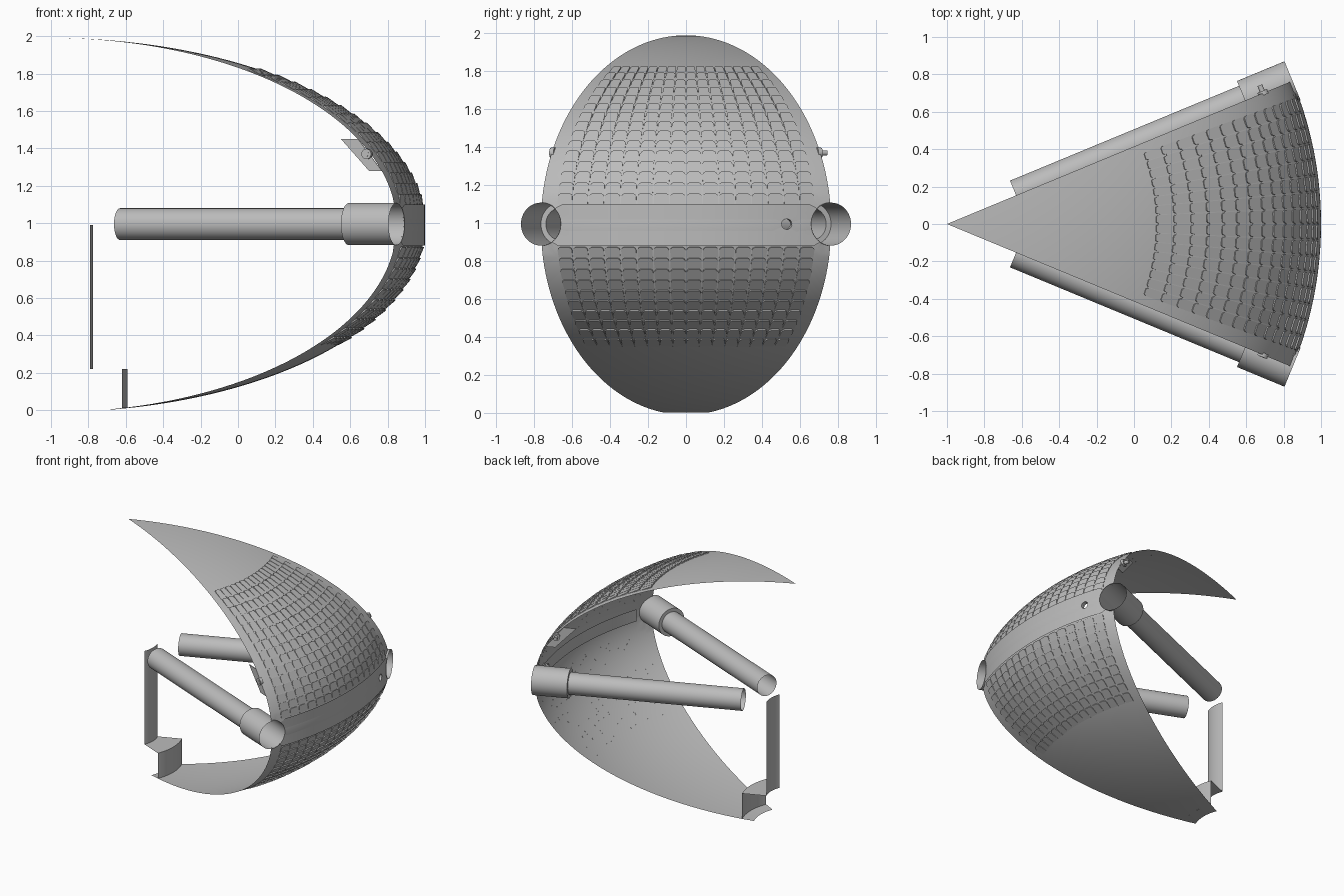
import bpy, bmesh
from math import sin, cos, radians, pi
from mathutils import Vector, Matrix

if "Cube" in bpy.data.objects:
    bpy.data.objects.remove(bpy.data.objects["Cube"])

HALF = radians(22.5)               # half of the wedge angle
APEX = Vector((-1, 0, 0.99))       # centre of the ellipsoid, on the wedge axis
AXIS_Z = 0.995                     # height of the tube axes

grey = bpy.data.materials.new("plain grey")
grey.use_nodes = True
grey.diffuse_color = (0.5, 0.5, 0.5, 1)
grey.node_tree.nodes["Principled BSDF"].inputs["Base Color"].default_value = (0.5, 0.5, 0.5, 1)


def finish(name, bm, smooth=True):
    mesh = bpy.data.meshes.new(name)
    bm.to_mesh(mesh)
    bm.free()
    mesh.materials.append(grey)
    if smooth:
        mesh.shade_smooth()
        mesh.set_sharp_from_angle(angle=radians(35))
    obj = bpy.data.objects.new(name, mesh)
    bpy.context.collection.objects.link(obj)
    return obj


def revolve(profile, start, end, steps, matrix):
    """Sweep (radius, height) points round z, then place the surface."""
    bm = bmesh.new()
    rings = []
    for j in range(steps + 1):
        a = start + (end - start) * j / steps
        rings.append([bm.verts.new((r * cos(a), r * sin(a), z)) for r, z in profile])
    for left, right in zip(rings, rings[1:]):
        for i in range(len(profile) - 1):
            bm.faces.new((left[i], left[i + 1], right[i + 1], right[i]))
    bmesh.ops.remove_doubles(bm, verts=bm.verts, dist=1e-5)
    bm.transform(matrix)
    return bm


def radial(angle, r=0.0, z=0.0):
    """Matrix whose local z points outward from the wedge axis."""
    frame = Matrix.Rotation(angle, 4, 'Z') @ Matrix.Translation((r, 0, 0))
    return Matrix.Translation((-1, 0, z)) @ frame @ Matrix.Rotation(pi / 2, 4, 'Y')


def cut_round(bm, angle, z, radius):
    """Open a round hole along a radial line and fit its rim to the circle."""
    origin = Vector((-1, 0, z))
    d = Vector((cos(angle), sin(angle), 0))
    foot = lambda p: origin + d * (p - origin).dot(d)
    inside = [v for v in bm.verts if (v.co - foot(v.co)).length < radius]
    gone = set(inside)
    rim = {w for v in inside for f in v.link_faces for w in f.verts} - gone
    for v in rim:
        f = foot(v.co)
        v.co = f + (v.co - f).normalized() * radius
    bmesh.ops.delete(bm, geom=inside, context='VERTS')


def cut_openings(bm):
    for side in (-1, 1):
        cut_round(bm, side * HALF, AXIS_Z, 0.113)
    cut_round(bm, PORT, AXIS_Z, 0.028)


PORT = radians(15.4)
ON_AXIS = Matrix.Translation((-1, 0, 0))

# Ellipsoid wedge shell, open at the lower tip
N = 130
phis = [radians(170.8) * i / N for i in range(N + 1)]
shell = revolve([(2 * sin(p), 0.99 + cos(p)) for p in phis], -HALF, HALF, 64, ON_AXIS)
cut_openings(shell)
finish("shell", shell)

# Plain band round the widest part
band = revolve([(1.999, 1.1 - 0.022 * i) for i in range(11)], -HALF, HALF, 64, ON_AXIS)
cut_openings(band)
finish("equator_band", band)

# Strip on the inner face
strip = revolve([(1.975, 1.045 - 0.02 * i) for i in range(6)],
                -radians(18), radians(18), 48, ON_AXIS)
cut_round(strip, PORT, AXIS_Z, 0.028)
finish("inner_strip", strip)

# Stepped core near the axis
core = [(0.225, 0.99), (0.225, 0.22), (0.41, 0.22), (0.41, 0.011)]
finish("stepped_core", revolve(core, -HALF, HALF, 16, ON_AXIS))

# Small port sleeve
finish("port_ring", revolve([(0.028, 2.0), (0.028, 1.965)], 0, 2 * pi, 24,
                            radial(PORT, 0, AXIS_Z)))


# Scale plates: rounded upper corners, upper edge lifted off the shell
def on_shell(phi, theta, lift):
    n = Vector((sin(phi), 2 * cos(phi))).normalized() * lift
    r = 2 * sin(phi) + n.x
    return APEX + Vector((r * cos(theta), r * sin(theta), cos(phi) + n.y))


OUTLINE = [(-0.46, 0), (0.46, 0), (0.46, 0.7), (0.41, 0.87), (0.3, 0.95),
           (-0.3, 0.95), (-0.41, 0.87), (-0.46, 0.7)]


def scale_field(name, first, rows, pitch=radians(3.33), columns=16, step=radians(2.5)):
    bm = bmesh.new()
    for row in range(rows):
        low = first + pitch * (row + 1)
        for col in range(columns):
            mid = (col - (columns - 1) / 2) * step
            top, base = [], []
            for u, v in OUTLINE:
                phi, theta = low - v * pitch, mid + u * step
                top.append(bm.verts.new(on_shell(phi, theta, 0.001 + 0.008 * v)))
                base.append(bm.verts.new(on_shell(phi, theta, 0)))
            bm.faces.new(top)
            for i in range(len(top)):
                k = (i + 1) % len(top)
                bm.faces.new((base[i], base[k], top[k], top[i]))
    finish(name, bm, smooth=False)


scale_field("upper_scales", radians(33.8), 15)
scale_field("lower_scales", radians(96.5), 10)

# Tubes, edge tabs and bolts on both cut sides
for side, label in ((-1, "front"), (1, "back")):
    tube = [(0.113, 2.0), (0.113, 1.725), (0.085, 1.725), (0.085, 0.4)]
    finish(label + "_tube", revolve(tube, 0, 2 * pi, 48, radial(side * HALF, 0, AXIS_Z)))

    turn = ON_AXIS @ Matrix.Rotation(side * HALF, 4, 'Z')
    bm = bmesh.new()
    corners = [(1.678, 1.45), (1.776, 1.45), (1.914, 1.28), (1.84, 1.28)]
    plate = bm.faces.new([bm.verts.new((r, 0, z)) for r, z in corners])
    solid = bmesh.ops.extrude_face_region(bm, geom=[plate])
    moved = [g for g in solid["geom"] if isinstance(g, bmesh.types.BMVert)]
    bmesh.ops.translate(bm, verts=moved, vec=(0, -side * 0.006, 0))
    bmesh.ops.recalc_face_normals(bm, faces=bm.faces)
    bm.transform(turn)
    finish(label + "_tab", bm, smooth=False)

    reach = 0.045 if side > 0 else 0.014
    bolt = [(0, reach), (0.014, reach), (0.014, 0.012), (0.028, 0.012),
            (0.028, -0.012), (0, -0.012)]
    outward = Matrix.Rotation(-side * pi / 2, 4, 'X')
    place = turn @ Matrix.Translation((1.829, 0, 1.37)) @ outward
    finish(label + "_bolt", revolve(bolt, 0, 2 * pi, 20, place))
